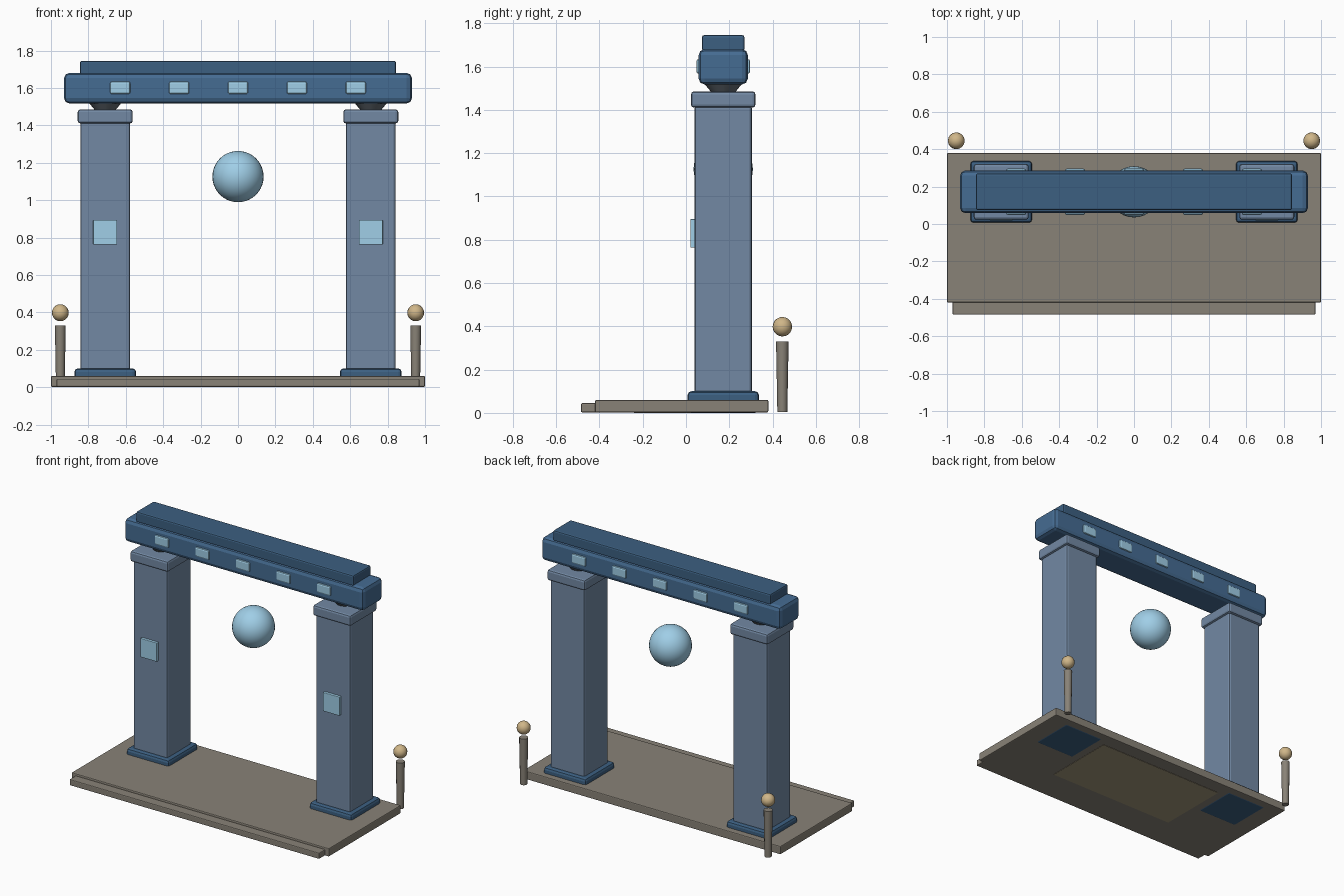
import bpy

if "Cube" in bpy.data.objects:
    bpy.data.objects.remove(bpy.data.objects["Cube"])

YC = 0.172  # depth centre of the gate


def mat(name, rgb):
    m = bpy.data.materials.new(name)
    m.diffuse_color = (*rgb, 1)
    m.use_nodes = True
    m.node_tree.nodes["Principled BSDF"].inputs["Base Color"].default_value = m.diffuse_color
    return m


SLATE = mat("slate", (0.17, 0.25, 0.37))
BLUE = mat("blue", (0.06, 0.15, 0.29))
DARK = mat("dark_blue", (0.045, 0.115, 0.22))
STONE = mat("stone", (0.25, 0.225, 0.185))
SAND = mat("sand", (0.36, 0.31, 0.2))
GLOW = mat("glow", (0.35, 0.62, 0.80))
LAMP = mat("lamp", (0.63, 0.47, 0.25))
GREY = mat("grey", (0.12, 0.14, 0.16))


def finish(name, m):
    ob = bpy.context.object
    ob.name = name
    ob.data.materials.append(m)
    return ob


def box(name, x, y, z, m, bevel=0.0, segs=2):
    """Box from (min, max) ranges with optional rounded edges."""
    r = (x, y, z)
    bpy.ops.mesh.primitive_cube_add(size=1, location=[(a + b) / 2 for a, b in r])
    ob = finish(name, m)
    ob.scale = [b - a for a, b in r]
    bpy.ops.object.transform_apply(location=False, rotation=False, scale=True)
    if bevel:
        mod = ob.modifiers.new("bevel", 'BEVEL')
        mod.width, mod.segments = bevel, segs
    return ob


def around(c, half):
    return (c - half, c + half)


def ball(name, loc, r, m, segs, rings):
    bpy.ops.mesh.primitive_uv_sphere_add(segments=segs, ring_count=rings, radius=r, location=loc)
    finish(name, m)
    bpy.ops.object.shade_smooth()


def cone(name, x, y, z0, z1, r0, r1, m, sides):
    bpy.ops.mesh.primitive_cone_add(vertices=sides, radius1=r0, radius2=r1,
                                    depth=z1 - z0, location=(x, y, (z0 + z1) / 2))
    finish(name, m)
    bpy.ops.object.shade_smooth_by_angle()


# Platform, front step and inlay under the gateway
box("platform", (-1, 1), (-0.42, 0.38), (0.002, 0.06), STONE, 0.006)
box("front_step", (-0.97, 0.97), (-0.485, -0.40), (0.002, 0.045), STONE, 0.006)
box("floor_inlay", (-0.5, 0.5), (-0.24, 0.28), (0, 0.04), SAND)

# Pillars, lamp posts on both sides
for side, s in (("left", -1), ("right", 1)):
    x = 0.71 * s
    box(side + "_pillar_base", around(x, 0.165), around(YC, 0.165), (0, 0.10), DARK, 0.018)
    box(side + "_pillar", around(x, 0.133), around(YC, 0.133), (0.05, 1.42), SLATE, 0.014)
    box(side + "_pillar_cap", around(x, 0.147), around(YC, 0.149), (1.41, 1.485), SLATE, 0.014)
    cone(side + "_beam_support", x, YC, 1.475, 1.53, 0.05, 0.095, GREY, 16)
    box(side + "_pillar_panel", around(x, 0.064), (0.02, 0.05), (0.763, 0.895), GLOW, 0.003)
    cone(side + "_lamp_post", 0.95 * s, 0.445, 0.003, 0.33, 0.023, 0.029, STONE, 12)
    ball(side + "_lamp_globe", (0.95 * s, 0.445, 0.398), 0.045, LAMP, 16, 10)

# Crossbeam with top slab
box("crossbeam", (-0.93, 0.93), around(YC, 0.114), (1.517, 1.68), BLUE, 0.028)
box("top_slab", (-0.845, 0.845), around(YC, 0.098), (1.67, 1.745), DARK, 0.01)

# Small light blocks on the front and back of the beam
for i in range(5):
    for face, s in (("front", -1), ("back", 1)):
        box(f"beam_light_{face}_{i + 1}", around(-0.63 + 0.315 * i, 0.054),
            around(YC + 0.106 * s, 0.018), (1.567, 1.634), GLOW, 0.01)

# Floating orb in the gateway
ball("floating_orb", (0, YC, 1.126), 0.137, GLOW, 32, 20)
